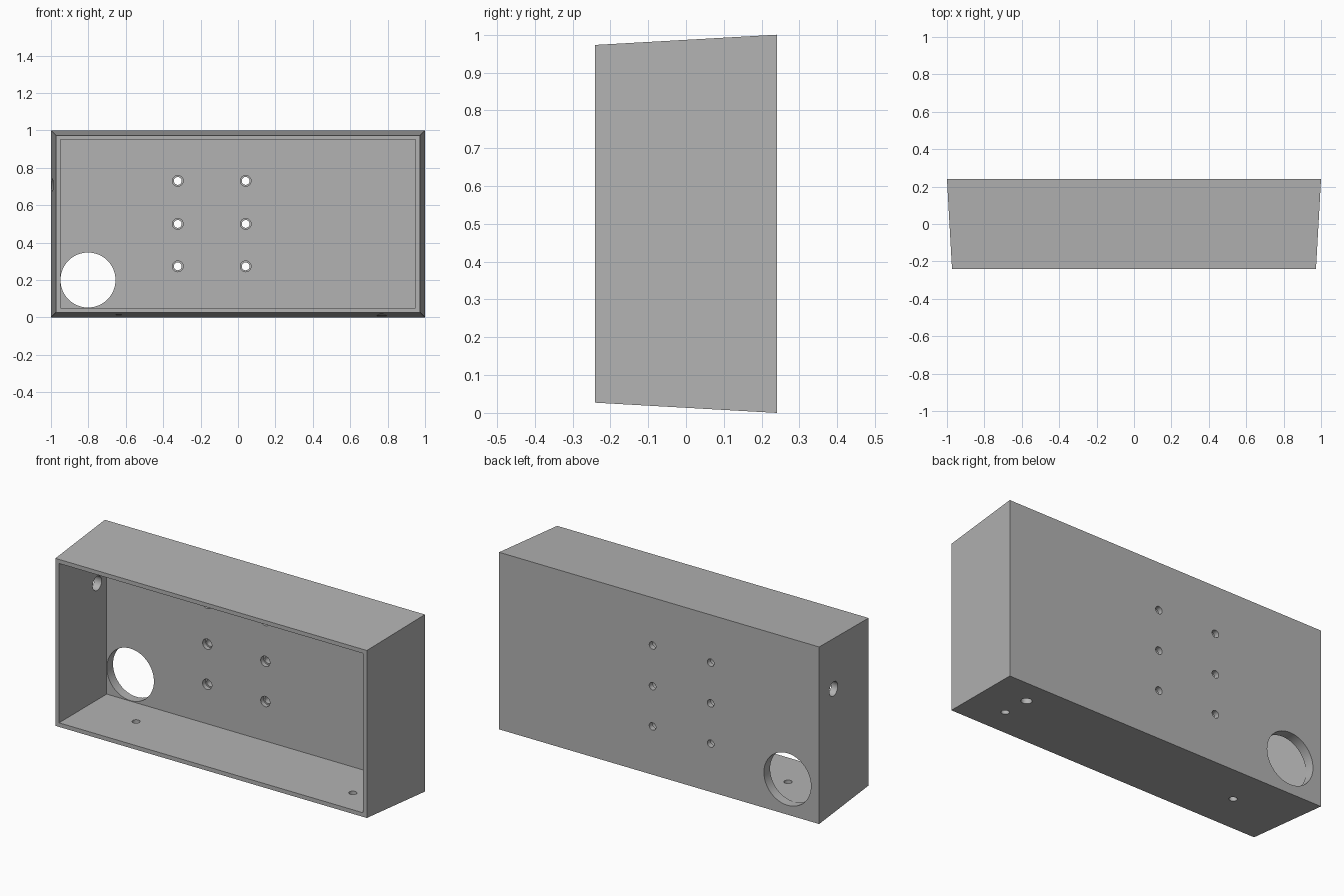
import bpy
import bmesh
import math
from mathutils import Matrix

cube = bpy.data.objects.get("Cube")
if cube:
    bpy.data.objects.remove(cube, do_unlink=True)

grey = bpy.data.materials.new("plain grey")
grey.use_nodes = True
colour = (0.45, 0.45, 0.45, 1)
grey.diffuse_color = colour
grey.node_tree.nodes["Principled BSDF"].inputs["Base Color"].default_value = colour

BACK, FRONT, FLOOR = 0.24, -0.24, 0.185   # depth planes along y
TAPER = 0.027                             # inset of the front rim


def new_object(name, bm):
    mesh = bpy.data.meshes.new(name)
    bmesh.ops.recalc_face_normals(bm, faces=bm.faces)
    bm.to_mesh(mesh)
    bm.free()
    mesh.materials.append(grey)
    obj = bpy.data.objects.new(name, mesh)
    bpy.context.collection.objects.link(obj)
    return obj


def box(name, half_x, z0, z1, y0, y1, inset=0):
    """Box whose front face is inset on all four edges."""
    bm = bmesh.new()
    bmesh.ops.create_cube(bm, size=2)
    for v in bm.verts:
        i = inset if v.co.y < 0 else 0
        v.co.x *= half_x - i
        v.co.z = z1 - i if v.co.z > 0 else z0 + i
        v.co.y = y0 if v.co.y < 0 else y1
    return new_object(name, bm)


def drill(name, centre, axis, radius, length, sides=32):
    """Cylinder centred on a point, along the x, y or z axis."""
    turn = {"x": Matrix.Rotation(math.pi / 2, 4, "Y"),
            "y": Matrix.Rotation(math.pi / 2, 4, "X"),
            "z": Matrix.Identity(4)}[axis]
    bm = bmesh.new()
    bmesh.ops.create_cone(bm, cap_ends=True, segments=sides, radius1=radius,
                          radius2=radius, depth=length,
                          matrix=Matrix.Translation(centre) @ turn)
    return new_object(name, bm)


# Tapered open-fronted casing
casing = box("casing", 1, 0, 1, FRONT, BACK, TAPER)
cutters = [box("pocket_cutter", 0.95, 0.05, 0.95, FRONT - 0.1, FLOOR)]

# Large round opening in the back panel
cutters.append(drill("opening_cutter", (-0.802, BACK, 0.2), "y", 0.147, 0.2, 96))

# Counterbored screw holes in the back panel
for x in (-0.322, 0.041):
    for z in (0.273, 0.5, 0.73):
        cutters.append(drill("screw_cutter", (x, BACK, z), "y", 0.021, 0.2))
        cutters.append(drill("counterbore_cutter", (x, FLOOR, z), "y", 0.029, 0.05))

# Cable hole in the side wall
cutters.append(drill("side_cutter", (-0.97, 0.1, 0.708), "x", 0.04, 0.2))

# Holes through the bottom wall
for x, y, r in ((-0.637, 0, 0.021), (0.768, -0.072, 0.021), (0.768, 0.092, 0.028)):
    cutters.append(drill("bottom_cutter", (x, y, 0.02), "z", r, 0.2))

# Cut everything out of the casing, then discard the cutters
for cutter in cutters:
    cutter.hide_render = True
    mod = casing.modifiers.new(cutter.name, "BOOLEAN")
    mod.operation = "DIFFERENCE"
    mod.solver = "EXACT"
    mod.object = cutter
bpy.context.view_layer.objects.active = casing
casing.select_set(True)
for mod in list(casing.modifiers):
    bpy.ops.object.modifier_apply(modifier=mod.name)
for cutter in cutters:
    bpy.data.objects.remove(cutter, do_unlink=True)

# Smooth the hole walls, keep the panel edges sharp
bpy.ops.object.shade_smooth_by_angle(angle=math.radians(30))
